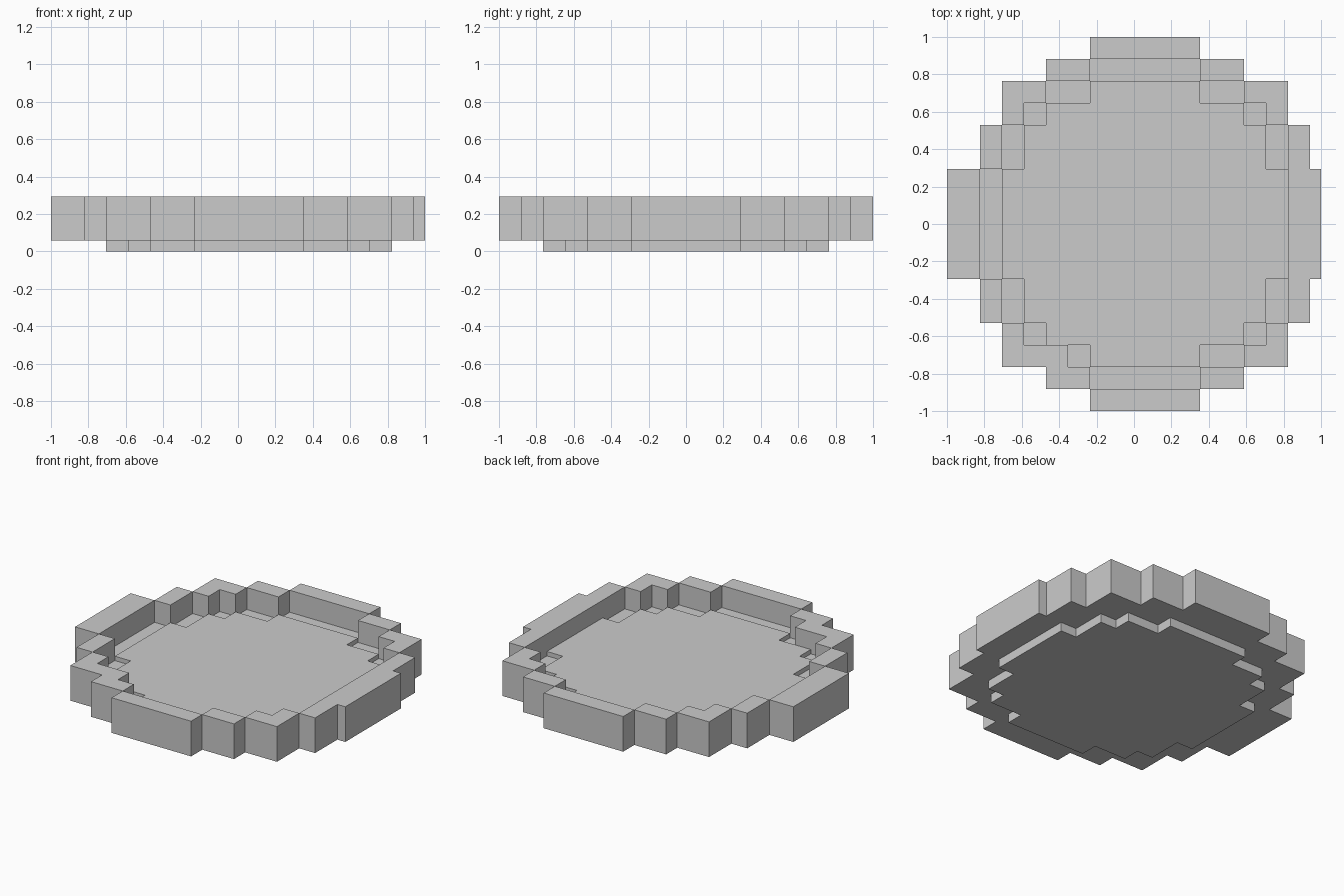
import bpy
import bmesh

cube = bpy.data.objects.get("Cube")
if cube:
    bpy.data.objects.remove(cube, do_unlink=True)

U = 2 / 17  # one block of the stepped outline

grey = bpy.data.materials.new("plain_grey")
grey.use_nodes = True
grey.diffuse_color = (0.6, 0.6, 0.6, 1)
grey.node_tree.nodes["Principled BSDF"].inputs["Base Color"].default_value = (0.6, 0.6, 0.6, 1)


def cells(rows):
    """Half-block cells covered by rows of (outer depth, inner depth, left, right), front and back."""
    found = set()
    for outer, inner, left, right in rows:
        for j in range(int(inner * 2), int(outer * 2)):
            for i in range(int(left * 2), int(right * 2)):
                found |= {(i, j), (i, -j - 1)}
    return found


def slab(name, region, low, high):
    """Solid with flat top and bottom and a wall along every open cell side."""
    bm = bmesh.new()

    def quad(*points):
        bm.faces.new([bm.verts.new((x * U / 2, y * U / 2, z * U)) for x, y, z in points])

    for i, j in region:
        corners = [(i, j), (i + 1, j), (i + 1, j + 1), (i, j + 1)]
        quad(*[(x, y, high) for x, y in corners])
        quad(*[(x, y, low) for x, y in reversed(corners)])
        neighbours = [(i, j - 1), (i + 1, j), (i, j + 1), (i - 1, j)]
        for k, neighbour in enumerate(neighbours):
            if neighbour not in region:
                a, b = corners[k], corners[(k + 1) % 4]
                quad((*a, low), (*b, low), (*b, high), (*a, high))
    bmesh.ops.remove_doubles(bm, verts=bm.verts[:], dist=0.001)
    bmesh.ops.dissolve_limit(bm, angle_limit=0.01, verts=bm.verts[:], edges=bm.edges[:])
    mesh = bpy.data.meshes.new(name)
    bm.to_mesh(mesh)
    bm.free()
    mesh.materials.append(grey)
    bpy.context.collection.objects.link(bpy.data.objects.new(name, mesh))


# Stepped outlines, in blocks from the back edge to the middle
outer = cells([(8.5, 7.5, -2, 3), (7.5, 6.5, -4, 5), (6.5, 4.5, -6, 7),
               (4.5, 2.5, -7, 8), (2.5, 0, -8.5, 8.5)])
inner = cells([(7.5, 6.5, -2, 3), (6.5, 5.5, -4, 5), (5.5, 4.5, -5, 6),
               (4.5, 2.5, -6, 7), (2.5, 0, -7, 7)])
base = cells([(6.5, 5.5, -2, 3), (5.5, 4.5, -4, 5), (4.5, 2.5, -5, 6), (2.5, 0, -6, 7)])

# One front corner of the rim is a block wider
inner -= {(i, j) for i, j in inner if j < -11 and i < -6 and j >= -13}

# Raised rim, shallow channel inside it and the base that fills the middle
slab("rim", outer - inner, 0.5, 2.5)
slab("channel", inner - base, 0.5, 1.25)
slab("base", base, 0, 1.5)
